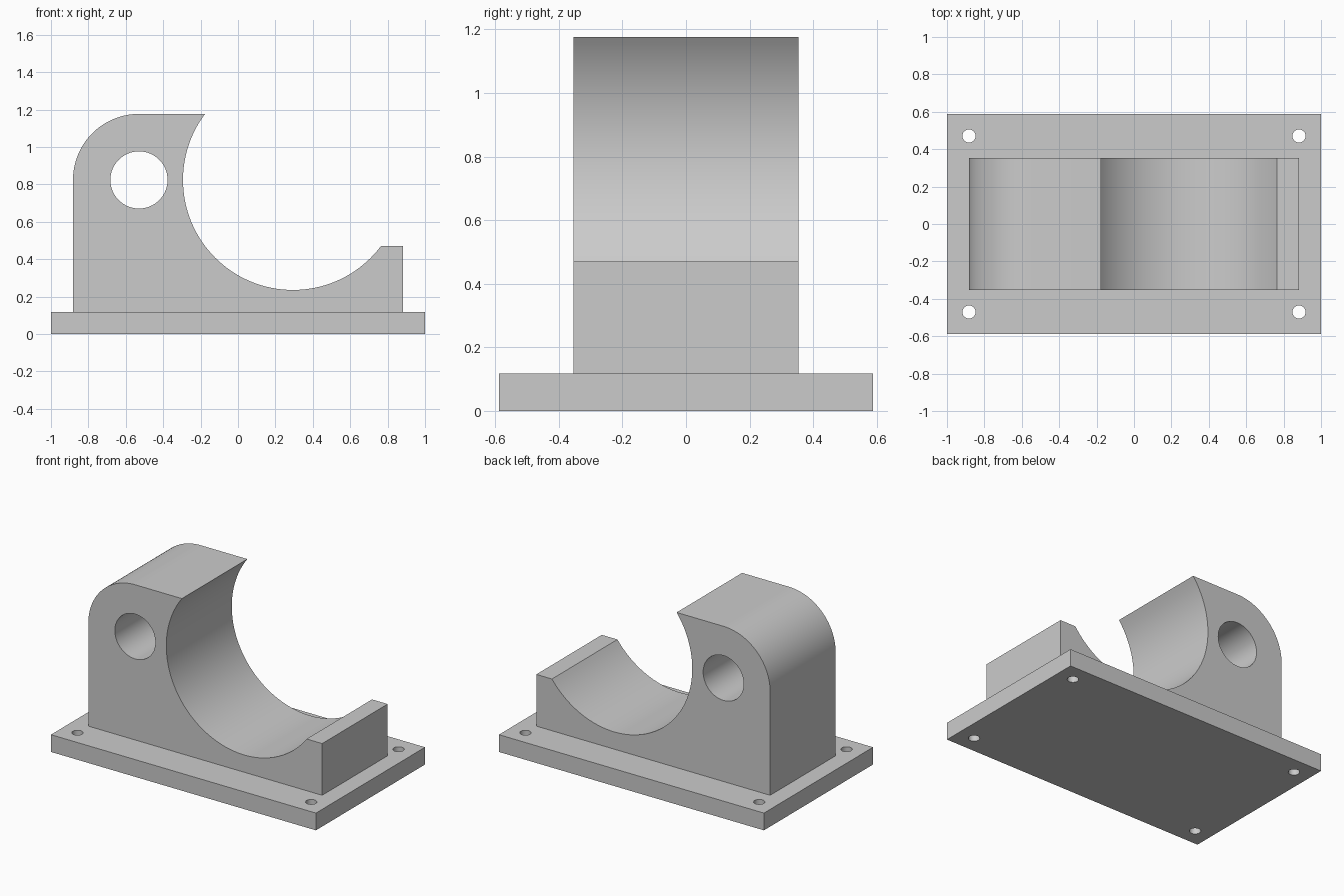
import bpy, bmesh
from math import sin, cos, pi, radians, sqrt

U = 1 / 17                      # drawing unit: the base plate is 34 x 20 x 2

cube = bpy.data.objects.get("Cube")
if cube:
    bpy.data.objects.remove(cube, do_unlink=True)

grey = bpy.data.materials.new("plain grey")
grey.use_nodes = True
grey.diffuse_color = (0.6, 0.6, 0.6, 1)
grey.node_tree.nodes["Principled BSDF"].inputs["Base Color"].default_value = (0.6, 0.6, 0.6, 1)


def arc(cx, cy, r, start, end, steps):
    """Points along an arc, angles in radians."""
    return [(cx + r * cos(start + (end - start) * i / steps),
             cy + r * sin(start + (end - start) * i / steps)) for i in range(steps + 1)]


def circle(cx, cy, r, steps):
    return arc(cx, cy, r, 0, 2 * pi, steps)[:-1]


def plate(name, loops, thickness, place):
    """Fill an outline with holes, give it thickness, and place its points."""
    curve = bpy.data.curves.new(name, "CURVE")
    curve.dimensions = "2D"
    curve.fill_mode = "BOTH"
    curve.extrude = thickness / 2
    for loop in loops:
        spline = curve.splines.new("POLY")
        spline.points.add(len(loop) - 1)
        for point, (x, y) in zip(spline.points, loop):
            point.co = (x, y, 0, 1)
        spline.use_cyclic_u = True
    helper = bpy.data.objects.new(name + "_outline", curve)
    bpy.context.collection.objects.link(helper)
    bpy.context.view_layer.update()
    mesh = bpy.data.meshes.new_from_object(
        helper.evaluated_get(bpy.context.evaluated_depsgraph_get()))
    bpy.data.objects.remove(helper)
    bpy.data.curves.remove(curve)

    bm = bmesh.new()
    bm.from_mesh(mesh)
    bmesh.ops.remove_doubles(bm, verts=bm.verts, dist=1e-5)
    for v in bm.verts:
        v.co = place(*v.co)
    bmesh.ops.recalc_face_normals(bm, faces=bm.faces)
    bmesh.ops.dissolve_limit(bm, angle_limit=radians(0.1), verts=bm.verts, edges=bm.edges)
    bm.to_mesh(mesh)
    bm.free()
    mesh.name = name
    mesh.materials.clear()
    mesh.materials.append(grey)
    for poly in mesh.polygons:
        poly.material_index = 0
    mesh.shade_smooth()
    mesh.set_sharp_from_angle(angle=radians(30))
    obj = bpy.data.objects.new(name, mesh)
    bpy.context.collection.objects.link(obj)
    return obj


# Base plate with a bolt hole in each corner
base = [(-17, -10), (17, -10), (17, 10), (-17, 10)]
bolts = [circle(sx * 15, sy * 8, 0.6, 32) for sx in (-1, 1) for sy in (-1, 1)]
plate("base_plate", [base] + bolts, 2,
      lambda x, y, z: (x * U, y * U, (z + 1) * U))

# Saddle block: rounded shoulder, open round cradle and a low right lip
reach = sqrt(10 ** 2 - 6 ** 2)          # half chord of the cradle at both lips
assert reach == 8
low = pi + 0.6435                       # cradle angle at the shoulder, mirrored
shoulder = pi - 0.6435
right_lip = 2 * pi - 0.6435
outline = ([(15, 2), (15, 8)]
           + arc(5, 14, 10, right_lip, shoulder, 64)
           + arc(-9, 14, 6, pi / 2, pi, 32)
           + [(-15, 2)])
pin_hole = circle(-9, 14, 2.6, 64)
plate("saddle_block", [outline, pin_hole], 12,
      lambda x, y, z: (x * U, z * U, y * U))
